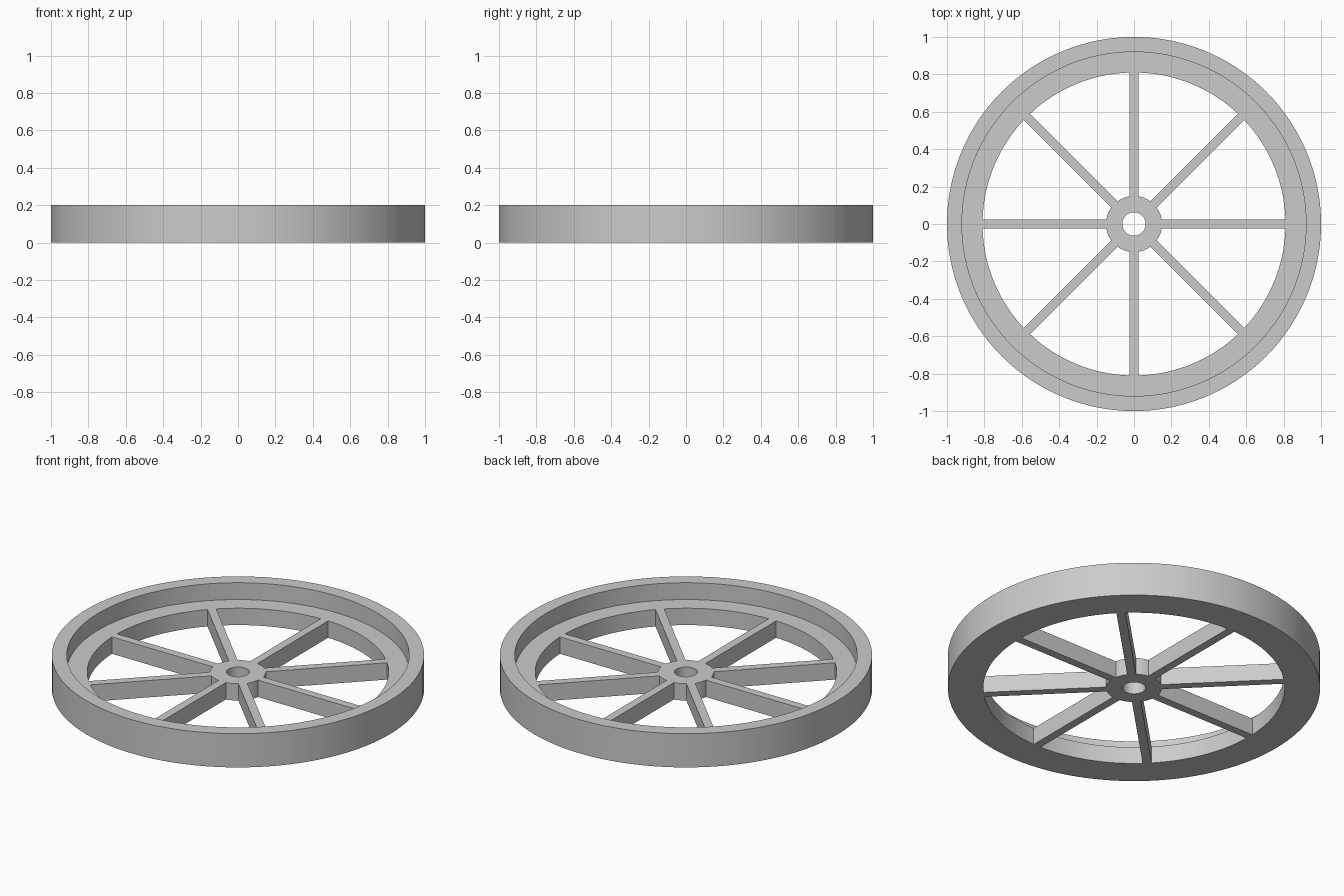
import bpy, bmesh, math

cube = bpy.data.objects.get("Cube")
if cube:
    bpy.data.objects.remove(cube, do_unlink=True)

SEGMENTS, SPOKES = 128, 8
RIM, LIP, OPENING, HUB, BORE = 1.0, 0.92, 0.81, 0.15, 0.062
HEIGHT, WEB, HALF_SPOKE = 0.2, 0.1, 0.024

# Material
grey = bpy.data.materials.new("plain grey")
grey.use_nodes = True
colour = (0.6, 0.6, 0.6, 1)
grey.diffuse_color = colour
grey.node_tree.nodes["Principled BSDF"].inputs["Base Color"].default_value = colour


def make_object(name, bm):
    bmesh.ops.recalc_face_normals(bm, faces=bm.faces)
    mesh = bpy.data.meshes.new(name)
    bm.to_mesh(mesh)
    bm.free()
    mesh.materials.append(grey)
    obj = bpy.data.objects.new(name, mesh)
    bpy.context.collection.objects.link(obj)
    return obj


# Wheel body: flat web with a raised lip, revolved around the bore
bm = bmesh.new()
profile = [(BORE, 0), (RIM, 0), (RIM, HEIGHT), (LIP, HEIGHT), (LIP, WEB), (BORE, WEB)]
rings = []
for i in range(SEGMENTS):
    a = 2 * math.pi * i / SEGMENTS
    rings.append([bm.verts.new((r * math.cos(a), r * math.sin(a), z)) for r, z in profile])
for i, ring in enumerate(rings):
    after = rings[(i + 1) % SEGMENTS]
    for j in range(len(profile)):
        k = (j + 1) % len(profile)
        bm.faces.new((ring[j], after[j], after[k], ring[k]))
wheel = make_object("spoked_wheel", bm)


# Openings between spokes, bounded by hub arc, rim arc and parallel spoke sides
def arc(radius, steps, start):
    gap = math.asin(HALF_SPOKE / radius)
    sweep = 2 * math.pi / SPOKES - 2 * gap
    angles = [start + gap + sweep * i / steps for i in range(steps + 1)]
    return [(radius * math.cos(a), radius * math.sin(a)) for a in angles]


bm = bmesh.new()
for s in range(SPOKES):
    start = 2 * math.pi * s / SPOKES
    outline = arc(OPENING, 16, start) + arc(HUB, 8, start)[::-1]
    base = bm.faces.new([bm.verts.new((x, y, -WEB)) for x, y in outline])
    top = bmesh.ops.extrude_face_region(bm, geom=[base])["geom"]
    moved = [v for v in top if isinstance(v, bmesh.types.BMVert)]
    bmesh.ops.translate(bm, verts=moved, vec=(0, 0, 3 * WEB))
cutter = make_object("opening_cutter", bm)
cutter.hide_render = True

# Cut the openings, leaving hub, spokes and rim in one piece
cut = wheel.modifiers.new("spoke openings", "BOOLEAN")
cut.operation, cut.solver, cut.object = "DIFFERENCE", "EXACT", cutter
bpy.ops.object.select_all(action="DESELECT")
wheel.select_set(True)
bpy.context.view_layer.objects.active = wheel
bpy.ops.object.modifier_apply(modifier=cut.name)
bpy.data.objects.remove(cutter, do_unlink=True)

# Merge the flat annular strips, then smooth the round walls
bm = bmesh.new()
bm.from_mesh(wheel.data)
bmesh.ops.remove_doubles(bm, verts=bm.verts, dist=0.0001)
bm.to_mesh(wheel.data)
bm.free()
bpy.ops.object.shade_smooth_by_angle(angle=math.radians(30))
